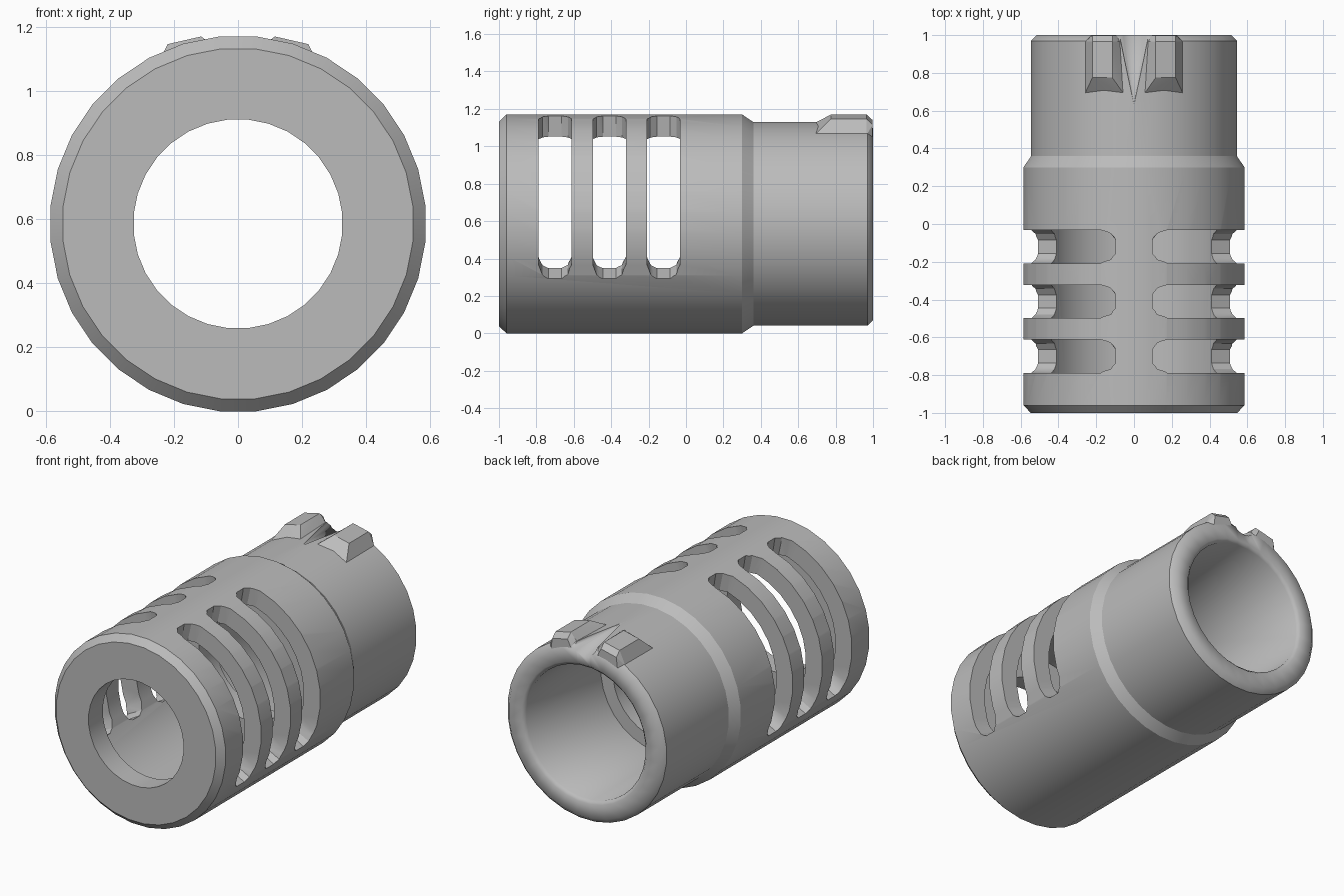
import bpy, bmesh
from math import sin, cos, pi, radians
from mathutils import Vector

AXIS_Z = 0.585
SIDES = 32

cube = bpy.data.objects.get("Cube")
if cube:
    bpy.data.objects.remove(cube, do_unlink=True)

grey = bpy.data.materials.new("plain grey metal")
grey.use_nodes = True
COLOUR = (0.5, 0.5, 0.5, 1)
grey.diffuse_color = COLOUR
grey.node_tree.nodes["Principled BSDF"].inputs["Base Color"].default_value = COLOUR


def make_object(name, bm):
    bmesh.ops.recalc_face_normals(bm, faces=bm.faces)
    mesh = bpy.data.meshes.new(name)
    bm.to_mesh(mesh)
    bm.free()
    mesh.materials.append(grey)
    obj = bpy.data.objects.new(name, mesh)
    bpy.context.collection.objects.link(obj)
    return obj


def loft(bm, rings, closed):
    """Bridge equal rings of vertices; close the loop or cap both ends."""
    n = len(rings[0])
    pairs = list(zip(rings, rings[1:]))
    if closed:
        pairs.append((rings[-1], rings[0]))
    else:
        bm.faces.new(rings[0])
        bm.faces.new(rings[-1])
    for a, b in pairs:
        for i in range(n):
            j = (i + 1) % n
            bm.faces.new((a[i], a[j], b[j], b[i]))


def polar(radius, angle, y):
    return Vector((radius * cos(angle), y, AXIS_Z + radius * sin(angle)))


def turned(name, profile):
    """Revolve a closed (radius, y) profile, with a flat facet on top."""
    bm = bmesh.new()
    rings = []
    for k in range(SIDES):
        a = 2 * pi * (k + 0.5) / SIDES
        rings.append([bm.verts.new(polar(r, a, y)) for r, y in profile])
    loft(bm, rings, True)
    return make_object(name, bm)


def slot_cutter(y, side):
    """Curved slot with rounded ends, wrapped round one side."""
    low, high = -30, 80.5
    ends = [(0, 0.035), (2.5, 0.068), (8, 0.088)]
    stations = [(low + d, w) for d, w in ends]
    stations += [(a, 0.088) for a in range(-12, 70, 10)]
    stations += [(high - d, w) for d, w in reversed(ends)]
    bm = bmesh.new()
    rings = []
    for deg, w in stations:
        ring = []
        for r, s in ((0.41, -1), (0.41, 1), (0.75, 1), (0.75, -1)):
            p = polar(r, radians(deg), y + s * w)
            p.x *= side
            ring.append(bm.verts.new(p))
        rings.append(ring)
    loft(bm, rings, False)
    return make_object("slot_cutter", bm)


def cut(target, cutter):
    mod = target.modifiers.new("cut", "BOOLEAN")
    mod.operation = "DIFFERENCE"
    mod.solver = "EXACT"
    mod.object = cutter
    bpy.context.view_layer.objects.active = target
    bpy.ops.object.modifier_apply(modifier=mod.name)


def shade(obj, angle):
    bpy.ops.object.select_all(action="DESELECT")
    obj.select_set(True)
    bpy.context.view_layer.objects.active = obj
    bpy.ops.object.shade_smooth_by_angle(angle=radians(angle))


# Hollow body: front lip, wide chamber, inner shoulder, rear socket
body = turned("body", [
    (0.327, -1), (0.549, -1), (0.588, -0.96), (0.588, 0.30), (0.547, 0.36),
    (0.547, 0.97), (0.517, 1), (0.43, 1), (0.41, 0.98), (0.41, 0.25),
    (0.327, 0.25), (0.327, 0.08), (0.475, 0.08), (0.475, -0.86), (0.327, -0.86)])

# Three vent slots on each side
for y in (-0.70, -0.41, -0.12):
    for side in (-1, 1):
        cutter = slot_cutter(y, side)
        cut(body, cutter)
        bpy.data.objects.remove(cutter, do_unlink=True)

# Tapered groove at the top of the rear end
bm = bmesh.new()
tip = bm.verts.new((0, 0.63, 1.13))
rim = [bm.verts.new((0.085 * cos(a), 1.03, 1.13 + 0.07 * sin(a)))
       for a in (2 * pi * k / 16 for k in range(16))]
bm.faces.new(rim)
for i in range(16):
    bm.faces.new((tip, rim[i], rim[(i + 1) % 16]))
groove = make_object("groove_cutter", bm)
cut(body, groove)

# Two ramped lugs beside the groove
for name, side in (("left_lug", 1), ("right_lug", -1)):
    bm = bmesh.new()
    for x, y, z in [(0.055, 0.69, 1.125), (0.26, 0.69, 1.063),
                    (0.06, 0.72, 1.06), (0.24, 0.72, 1.03),
                    (0.115, 0.775, 1.17), (0.22, 0.775, 1.146),
                    (0.115, 0.965, 1.17), (0.22, 0.965, 1.146),
                    (0.115, 0.998, 1.14), (0.22, 0.998, 1.115),
                    (0.26, 0.965, 1.06), (0.07, 0.965, 1.12),
                    (0.07, 0.998, 1.05), (0.23, 0.998, 1.03)]:
        bm.verts.new((side * x, y, z))
    bmesh.ops.convex_hull(bm, input=bm.verts)
    bmesh.ops.dissolve_limit(bm, angle_limit=radians(3), verts=bm.verts, edges=bm.edges)
    lug = make_object(name, bm)
    cut(lug, groove)
    shade(lug, 20)
bpy.data.objects.remove(groove, do_unlink=True)

# Crisp edges everywhere except the softly rounded rear rim
shade(body, 28)
mesh = body.data
bm = bmesh.new()
bm.from_mesh(mesh)
for e in bm.edges:
    if all(v.co.y > 0.975 for v in e.verts):
        e.smooth = True
bm.to_mesh(mesh)
bm.free()
